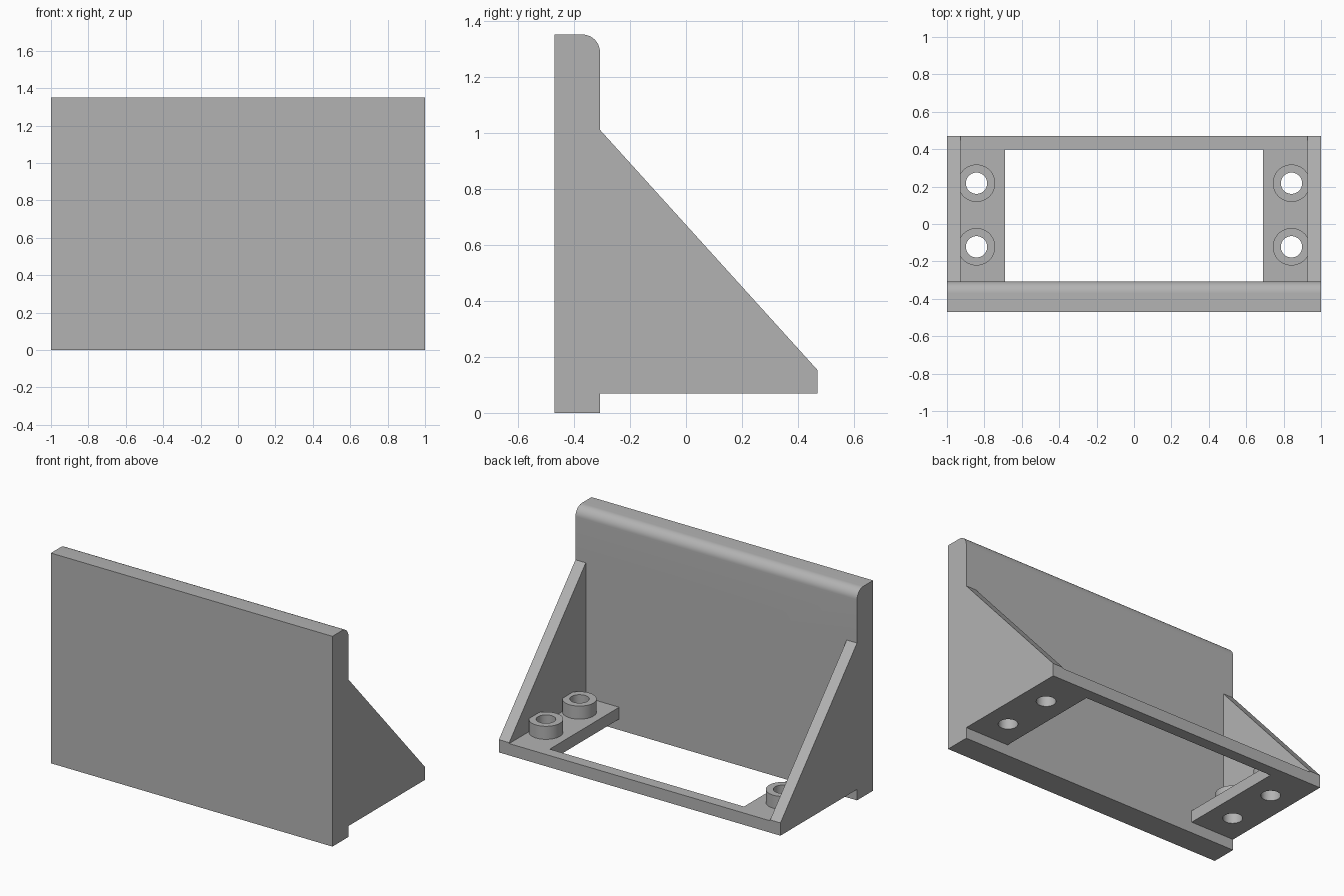
import bpy
import math
from mathutils import Matrix

cube = bpy.data.objects.get("Cube")
if cube:
    bpy.data.objects.remove(cube, do_unlink=True)

grey = bpy.data.materials.new("light grey")
grey.use_nodes = True
colour = (0.45, 0.45, 0.45, 1)
grey.diffuse_color = colour
grey.node_tree.nodes["Principled BSDF"].inputs["Base Color"].default_value = colour

PLATE_BACK, BACK, BASE_LOW, BASE_TOP = -0.307, 0.47, 0.07, 0.146
RIB_IN = 0.927


def prism(name, outline, depth, matrix):
    """Extrude a flat outline along its local z, then place it."""
    n = len(outline)
    verts = [(a, b, h) for h in (0, depth) for a, b in outline]
    faces = [tuple(reversed(range(n))), tuple(range(n, 2 * n))]
    faces += [(i, (i + 1) % n, n + (i + 1) % n, n + i) for i in range(n)]
    mesh = bpy.data.meshes.new(name)
    mesh.from_pydata(verts, [], faces)
    mesh.transform(matrix)
    mesh.materials.append(grey)
    obj = bpy.data.objects.new(name, mesh)
    bpy.context.collection.objects.link(obj)
    return obj


def side_prism(name, outline, x0, x1):
    """Outline in (y, z), extruded from x0 to x1."""
    axes = Matrix(((0, 0, 1, x0), (1, 0, 0, 0), (0, 1, 0, 0), (0, 0, 0, 1)))
    return prism(name, outline, x1 - x0, axes)


def circle(x, y, r, n=48):
    return [(x + r * math.cos(math.tau * i / n), y + r * math.sin(math.tau * i / n))
            for i in range(n)]


def up(z):
    return Matrix.Translation((0, 0, z))


def toward_back(y):
    """Outline in (x, z), extruded from y toward the back."""
    return Matrix(((1, 0, 0, 0), (0, 0, 1, y), (0, 1, 0, 0), (0, 0, 0, 1)))


def combine(target, tool, operation):
    """Apply a boolean and remove the tool."""
    mod = target.modifiers.new("combine", "BOOLEAN")
    mod.operation, mod.object, mod.solver = operation, tool, "EXACT"
    bpy.context.view_layer.objects.active = target
    bpy.ops.object.modifier_apply(modifier=mod.name)
    bpy.data.objects.remove(tool, do_unlink=True)


# Upright plate with a rounded upper back edge
r = 0.063
outline = [(-0.47, 0), (PLATE_BACK, 0)]
outline += [(PLATE_BACK - r + r * math.cos(i * math.pi / 24),
             1.35 - r + r * math.sin(i * math.pi / 24)) for i in range(13)]
outline += [(-0.47, 1.35)]
bracket = side_prism("mounting_bracket", outline, -1, 1)

# Open base frame: two feet joined by a strip along the back
frame = [(-1, -0.4), (-0.69, -0.4), (-0.69, 0.397), (0.69, 0.397),
         (0.69, -0.4), (1, -0.4), (1, BACK), (-1, BACK)]
combine(bracket, prism("base_frame", frame, BASE_TOP - BASE_LOW, up(BASE_LOW)), "UNION")

# Sloping side ribs
slope = [(-0.4, BASE_LOW), (BACK, BASE_LOW), (BACK, 0.152), (PLATE_BACK, 1.01), (-0.4, 1.01)]
for x0, x1 in ((-1, -RIB_IN), (RIB_IN, 1)):
    combine(bracket, side_prism("side_rib", slope, x0, x1), "UNION")

# Bosses on the feet, with bolt holes right through
for x in (-0.842, 0.842):
    for y in (-0.122, 0.218):
        boss = [(max(-0.96, min(0.96, a)), b) for a, b in circle(x, y, 0.1)]
        combine(bracket, prism("boss", boss, 0.13, up(0.1)), "UNION")
        combine(bracket, prism("bolt_hole", circle(x, y, 0.057), 0.4, up(0)), "DIFFERENCE")

# Counterbored holes in the plate
for x in (-0.206, 0.206):
    for z in (0.47, 0.88):
        combine(bracket, prism("screw_hole", circle(x, z, 0.049), 0.4,
                               toward_back(-0.6)), "DIFFERENCE")
        combine(bracket, prism("counterbore", circle(x, z, 0.104), 0.2,
                               toward_back(PLATE_BACK - 0.076)), "DIFFERENCE")

bpy.ops.object.select_all(action="DESELECT")
bracket.select_set(True)
bpy.context.view_layer.objects.active = bracket
bpy.ops.object.shade_smooth_by_angle(angle=math.radians(30))
